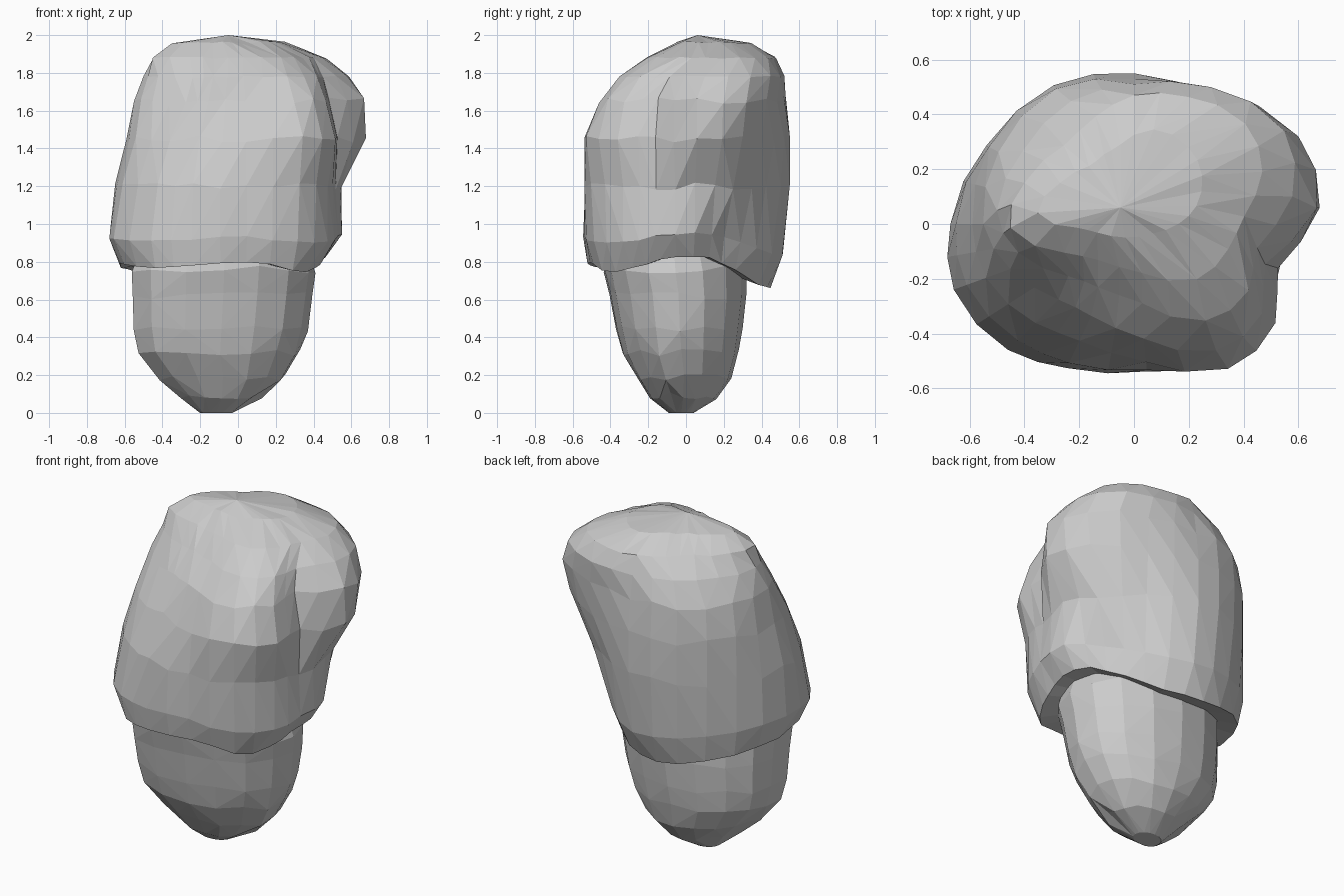
import bpy, bmesh, random
from math import sin, cos, radians, pi
from mathutils import Vector

if "Cube" in bpy.data.objects:
    bpy.data.objects.remove(bpy.data.objects["Cube"])
random.seed(4)

def loft(name, rings, bottom, top):
    """Skin stacked rings with triangles (outermost diagonal) and close both ends."""
    bm = bmesh.new()
    vr = [[bm.verts.new(p) for p in r] for r in rings]
    n = len(vr[0])
    mid = Vector((-.03, 0, 1.0))
    for k in range(len(vr) - 1):
        a, b = vr[k], vr[k + 1]
        for i in range(n):
            j = (i + 1) % n
            d1, d2 = (a[i].co + b[j].co) / 2, (a[j].co + b[i].co) / 2
            nor = (a[j].co - b[i].co).cross(b[j].co - a[i].co)
            if nor.dot(d1 - mid) < 0:
                nor = -nor
            if nor.dot(d1 - d2) > 0:
                bm.faces.new((a[i], a[j], b[j])); bm.faces.new((a[i], b[j], b[i]))
            else:
                bm.faces.new((a[i], a[j], b[i])); bm.faces.new((a[j], b[j], b[i]))
    lo, hi = bm.verts.new(bottom), bm.verts.new(top)
    for i in range(n):
        j = (i + 1) % n
        bm.faces.new((vr[0][j], vr[0][i], lo))
        bm.faces.new((vr[-1][i], vr[-1][j], hi))
    bmesh.ops.recalc_face_normals(bm, faces=bm.faces)
    me = bpy.data.meshes.new(name)
    bm.to_mesh(me); bm.free()
    ob = bpy.data.objects.new(name, me)
    bpy.context.collection.objects.link(ob)
    return ob

def jit(s):
    return random.uniform(-s, s)

# Lower body: tapering oval rings (z, x min, x max, y min, y max), fuller at front left
stem = [(0.0, -.20, -.03, -.09, .04), (.09, -.30, .13, -.19, .16),
        (.19, -.41, .25, -.26, .24), (.32, -.52, .33, -.33, .28),
        (.45, -.545, .37, -.365, .30), (.62, -.55, .395, -.40, .32),
        (.76, -.555, .41, -.43, .32), (.90, -.50, .36, -.40, .27)]
rings = []
for z, x0, x1, y0, y1 in stem:
    ring = []
    for i in range(16):
        a = 2 * pi * i / 16
        f = 1 + (.14 * sin(2 * a) if cos(a) < 0 and sin(a) < 0 else 0)
        ring.append(((x0 + x1) / 2 + f * (x1 - x0) / 2 * cos(a),
                     (y0 + y1) / 2 + f * (y1 - y0) / 2 * sin(a),
                     z + (jit(.02) if z > 0 else 0)))
    rings.append(ring)
loft("lower_body", rings, (-.11, -.02, 0), (-.07, -.06, .92))

# Upper cap: (z, centre x, centre y) and radii at uneven angles, bulging at back right
angles = [5, 28, 58, 90, 120, 152, 180, 200, 225, 245, 275, 303, 325, 343]
levels = [(.80, 0, 0), (.93, 0, 0), (1.2, 0, 0), (1.45, 0, 0), (1.65, 0, 0),
          (1.78, 0, .05), (1.88, 0, .15), (1.96, -.05, .15)]
radii = [(.46, .40, .38, .43, .50, .58, .62, .64, .62, .56, .51, .53, .50, .47),
         (.54, .43, .44, .51, .55, .61, .67, .70, .65, .58, .54, .58, .58, .555),
         (.55, .53, .50, .55, .58, .61, .65, .65, .60, .56, .535, .60, .58, .54),
         (.68, .64, .55, .55, .585, .60, .59, .575, .51, .47, .505, .63, .63, .55),
         (.67, .68, .57, .53, .57, .56, .55, .48, .39, .37, .42, .55, .57, .50),
         (.58, .62, .53, .46, .46, .46, .50, .45, .34, .31, .34, .48, .51, .47),
         (.47, .46, .37, .32, .28, .29, .40, .48, .36, .31, .33, .42, .42, .42),
         (.30, .28, .23, .14, .12, .13, .22, .32, .23, .20, .20, .22, .26, .29)]

def rim_drop(a):
    """Rim height change: low at the back, two shallow scallops in front."""
    s, c = sin(a), cos(a)
    if s > 0:
        return .03 * c - .14 * s * s
    return .03 * max(c, c / 3) - (.02 if c < 0 else .07) * sin(2 * a) ** 2

rings = []
n = len(angles)
for (z, cx, cy), r in zip(levels, radii):
    fade = max(0, (1.2 - z) / .4)
    ring = []
    for i in range(n):
        a0, a1 = angles[i], angles[(i + 1) % n] + (360 if i == n - 1 else 0)
        mid = (9 * (r[i] + r[(i + 1) % n]) - r[i - 1] - r[(i + 2) % n]) / 16
        for deg, rad in ((a0, r[i]), ((a0 + a1) / 2, mid)):
            a = radians(deg)
            dz = jit(.02) if 1 < z < 1.7 else jit(.006)
            ring.append((cx + rad * cos(a), cy + rad * sin(a), z + fade * rim_drop(a) + dz))
    rings.append(ring)
loft("upper_cap", rings, (-.07, -.04, .84), (-.05, .06, 2.0))
